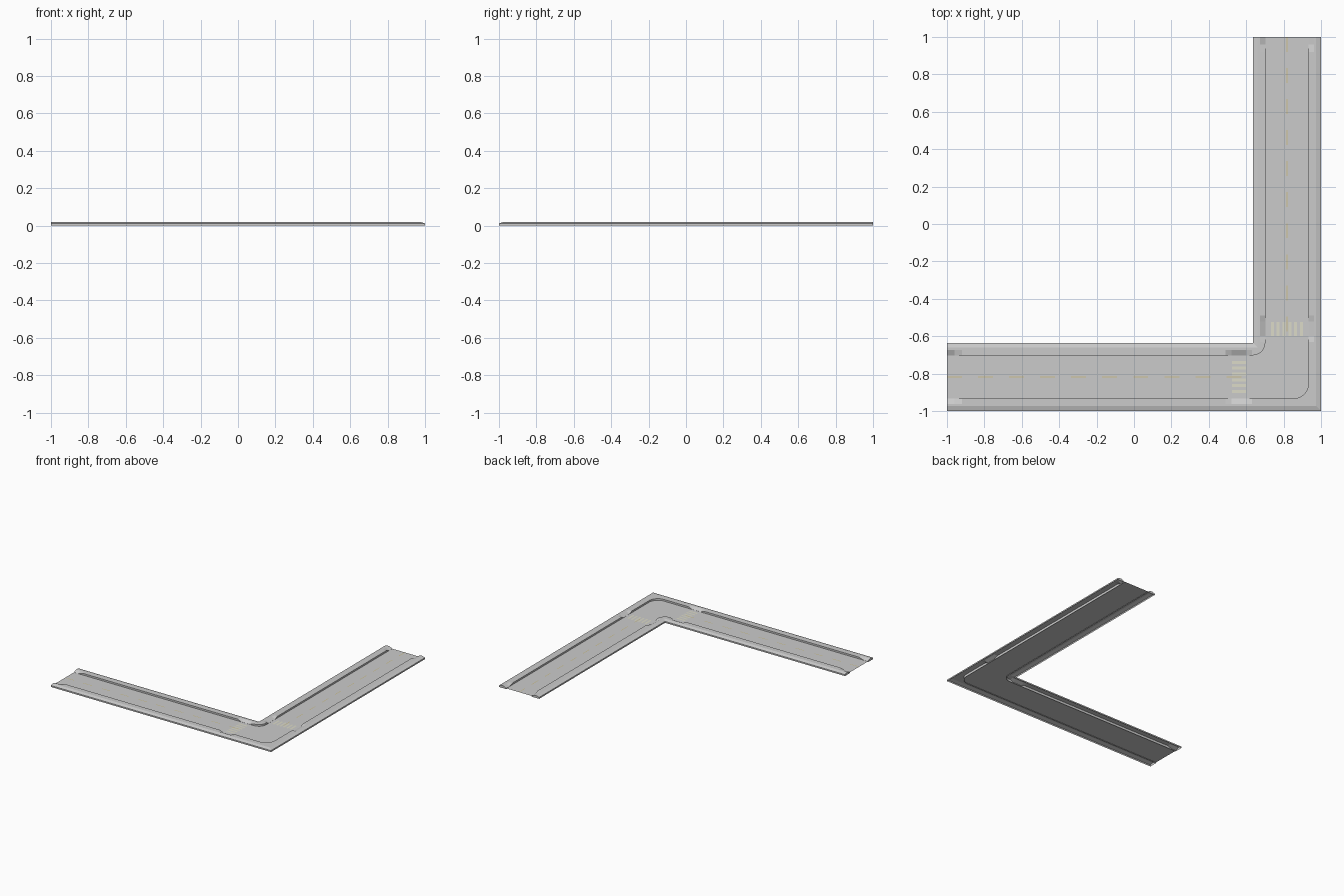
import bpy, bmesh, math

if "Cube" in bpy.data.objects:
    bpy.data.objects.remove(bpy.data.objects["Cube"])

ROAD_Z, WALK_Z, RIM_Z = 0.006, 0.02, 0.012
SLOPE, WALK = 0.026, 0.067          # bevel width and pavement width
OUT, INN = -1.0, 0.635              # outer edge (y) and inner corner (x)
CENTRE = -0.8175
# positions along a leg with the amount the kerb is dropped
RAMPS = [(-1, 1), (-0.96, 1), (-0.92, 0), (0.49, 0), (0.52, 1), (0.60, 1), (0.63, 0)]
ARC = 8


def flip(p):
    """Mirror across the diagonal of the bend."""
    return (-p[1], -p[0])


def make_object(name, bm, color=None):
    bmesh.ops.remove_doubles(bm, verts=bm.verts, dist=1e-5)
    me = bpy.data.meshes.new(name)
    bm.to_mesh(me)
    bm.free()
    ob = bpy.data.objects.new(name, me)
    bpy.context.collection.objects.link(ob)
    if color:
        mat = bpy.data.materials.new(name + "_paint")
        mat.diffuse_color = color
        mat.use_nodes = True
        mat.node_tree.nodes["Principled BSDF"].inputs["Base Color"].default_value = mat.diffuse_color
        me.materials.append(mat)
    return ob


def stations(edge, sign, corner, centre, radius):
    """List of (edge point, bevel point, kerb point, drop) round the bend."""
    half = [((x, edge), (x, edge + sign * SLOPE), (x, edge + sign * WALK), r)
            for x, r in RAMPS]
    o = (corner, -corner)
    s = (corner - sign * SLOPE, -corner + sign * SLOPE)
    arc = []
    for i in range(ARC + 1):
        a = -math.pi / 2 + i * math.pi / 2 / ARC
        arc.append((o, s, (centre + radius * math.cos(a),
                           -centre + radius * math.sin(a)), 0))
    other = [(flip(a), flip(b), flip(c), r) for a, b, c, r in reversed(half)]
    return half + arc + other


def loft(bm, rows):
    grid = [[bm.verts.new(p) for p in row] for row in rows]
    for a, b in zip(grid, grid[1:]):
        for j in range(len(a) - 1):
            bm.faces.new((a[j], b[j], b[j + 1], a[j + 1]))
    return grid


def pavement(name, path):
    rows = []
    for o, s, c, r in path:
        m = tuple(s[k] + 0.3 * (c[k] - s[k]) for k in (0, 1))
        top = WALK_Z + r * (ROAD_Z + 0.001 - WALK_Z)
        rows.append([(*o, 0), (*o, RIM_Z), (*s, WALK_Z), (*m, WALK_Z),
                     (*c, top), (*c, 0)])
    bm = bmesh.new()
    grid = loft(bm, rows)
    # end caps
    for end in (grid[0], grid[-1]):
        bm.faces.new(end)
    bmesh.ops.recalc_face_normals(bm, faces=bm.faces)
    if max(bm.faces, key=lambda f: f.calc_center_median().z).normal.z < 0:
        bmesh.ops.reverse_faces(bm, faces=bm.faces)
    make_object(name, bm)


# pavements on both sides of the road
outer = stations(OUT, 1, 1.0, 1 - WALK - 0.08, 0.08)
inner = stations(-INN, -1, INN, INN, WALK)
pavement("outer_pavement", outer)
pavement("inner_pavement", inner)

# road surface between the kerbs
bm = bmesh.new()
loft(bm, [[(*a[2], ROAD_Z), (*b[2], ROAD_Z)] for a, b in zip(outer, inner)])
for f in bm.faces:
    f.normal_update()
    if f.normal.z < 0:
        f.normal_flip()
make_object("road_surface", bm)


def markings(name, rects, color):
    """Flat painted rectangles on one leg, mirrored onto the other."""
    bm = bmesh.new()
    for x0, x1, y0, y1 in rects:
        pts = [(x0, y0), (x1, y0), (x1, y1), (x0, y1)]
        for quad in (pts, [flip(p) for p in reversed(pts)]):
            bm.faces.new([bm.verts.new((*p, ROAD_Z + 0.0008)) for p in quad])
    make_object(name, bm, color)


# centre line dashes
markings("centre_dashes",
         [(-1 + i * 0.166, -0.92 + i * 0.166, CENTRE - 0.003, CENTRE + 0.003)
          for i in range(10)], (0.62, 0.53, 0.27, 1))

# zebra crossing stripes
markings("crossing_stripes",
         [(0.525, 0.60, CENTRE + (i - 2.5) * 0.031 - 0.008,
           CENTRE + (i - 2.5) * 0.031 + 0.008) for i in range(6)],
         (0.72, 0.71, 0.58, 1))
